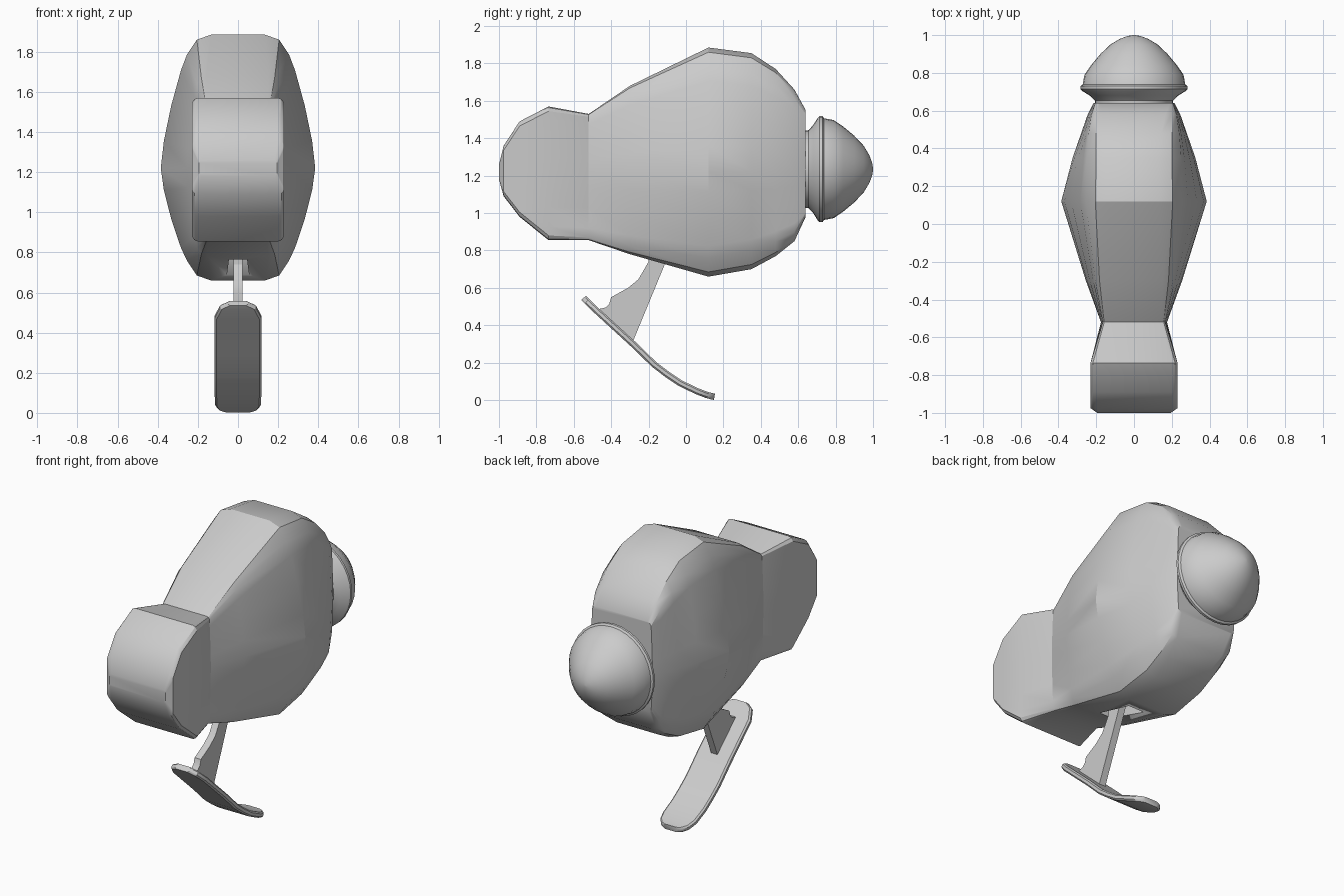
import bpy, bmesh, math
from mathutils import Vector

if "Cube" in bpy.data.objects:
    bpy.data.objects.remove(bpy.data.objects["Cube"])


def make(name, rings, angle=30):
    """Skin a list of equal-length closed rings and cap both ends."""
    bm = bmesh.new()
    vs = [[bm.verts.new(p) for p in r] for r in rings]
    n = len(rings[0])
    for a, b in zip(vs, vs[1:]):
        for i in range(n):
            j = (i + 1) % n
            bm.faces.new((a[i], a[j], b[j], b[i]))
    bm.faces.new(vs[0])
    bm.faces.new(vs[-1])
    bmesh.ops.remove_doubles(bm, verts=bm.verts, dist=0.0005)
    bmesh.ops.recalc_face_normals(bm, faces=bm.faces)
    me = bpy.data.meshes.new(name)
    bm.to_mesh(me)
    bm.free()
    ob = bpy.data.objects.new(name, me)
    bpy.context.collection.objects.link(ob)
    bpy.ops.object.select_all(action='DESELECT')
    ob.select_set(True)
    bpy.context.view_layer.objects.active = ob
    bpy.ops.object.shade_smooth_by_angle(angle=math.radians(angle))
    return ob


MID = 1.22


def section(y, top, bottom, w_edge, w_mid, c):
    """Mirrored body cross-section with chamfered corners and bulged sides."""
    def quarter(z):
        s = 1 if z > MID else -1
        e = z - s * c
        pts = [(w_edge - 1.2 * c, z), (w_edge - 0.5 * c, z - s * 0.25 * c), (w_edge, e)]
        for t, f in ((0.14, 0.23), (0.45, 0.6), (0.76, 0.88)):
            pts.append((w_edge + (w_mid - w_edge) * f, e + (MID - e) * t))
        return pts
    half = quarter(top) + [(w_mid, MID)] + quarter(bottom)[::-1]
    return [(x, y, z) for x, z in half] + [(-x, y, z) for x, z in half[::-1]]


# Body and head: y, top, bottom, edge half width, middle half width, chamfer
body = make("body", [section(*s) for s in (
    (-1.0, 1.26, 1.18, 0.195, 0.195, 0.01),
    (-0.975, 1.36, 1.09, 0.23, 0.23, 0.025),
    (-0.89, 1.49, 0.98, 0.23, 0.23, 0.025),
    (-0.735, 1.57, 0.855, 0.23, 0.23, 0.025),
    (-0.52, 1.53, 0.855, 0.165, 0.175, 0.015),
    (-0.30, 1.68, 0.78, 0.205, 0.255, 0.045),
    (0.12, 1.885, 0.66, 0.255, 0.385, 0.10),
    (0.35, 1.855, 0.70, 0.25, 0.325, 0.10),
    (0.48, 1.77, 0.77, 0.24, 0.28, 0.08),
    (0.58, 1.66, 0.85, 0.225, 0.245, 0.05),
    (0.64, 1.55, 0.98, 0.205, 0.215, 0.02))])

# Slot under the body for the lever
cutter = make("slot_cutter", [
    [(-w, y, z), (w, y, z), (w, y, 0.85), (-w, y, 0.85)]
    for y, w, z in ((-0.25, 0.045, 0.5), (0.02, 0.055, 0.5))])
cutter.hide_render = True
cutter.hide_set(True)
mod = body.modifiers.new("slot", 'BOOLEAN')
mod.operation = 'DIFFERENCE'
mod.solver = 'EXACT'
mod.object = cutter

# Rear knob: lathe profile around the y axis
N = 32
knob = [(0.62, 0.205), (0.655, 0.208), (0.68, 0.235), (0.705, 0.275), (0.715, 0.284),
        (0.73, 0.284), (0.738, 0.272), (0.79, 0.262), (0.84, 0.228), (0.90, 0.178),
        (0.95, 0.125), (0.98, 0.075), (0.995, 0.035), (1.0, 0.006)]
make("rear_knob", [[(r * math.cos(2 * math.pi * i / N), y,
                     1.235 + r * math.sin(2 * math.pi * i / N)) for i in range(N)]
                   for y, r in knob], 35)

# Lever: flat side profile with thickness
lever = [(-0.20, 0.84), (-0.07, 0.84), (-0.12, 0.71), (-0.285, 0.31), (-0.475, 0.485),
         (-0.43, 0.495), (-0.41, 0.515), (-0.40, 0.55), (-0.31, 0.60), (-0.255, 0.645), (-0.20, 0.74)]
make("lever", [[(x, y, z) for y, z in lever] for x in (-0.022, 0.022)])

# Curved foot paddle: y, z, half width along its path
path = [(-0.547, 0.547, 0.05), (-0.53, 0.528, 0.09), (-0.48, 0.48, 0.116), (-0.28, 0.297, 0.116),
        (-0.17, 0.19, 0.116), (-0.10, 0.137, 0.116), (-0.03, 0.09, 0.116), (0.06, 0.047, 0.114),
        (0.11, 0.028, 0.10), (0.14, 0.02, 0.075), (0.152, 0.018, 0.05)]
rings = []
for i, (y, z, w) in enumerate(path):
    a, b = path[max(i - 1, 0)], path[min(i + 1, len(path) - 1)]
    d = Vector((0, b[0] - a[0], b[1] - a[1])).normalized()
    up = Vector((0, -d.z, d.y))
    t = 0.017
    outline = [(w, 0.5), (w - 0.01, 1), (0.01 - w, 1), (-w, 0.5),
               (-w, -0.5), (0.01 - w, -1), (w - 0.01, -1), (w, -0.5)]
    rings.append([Vector((x, y, z)) + up * k * t for x, k in outline])
make("foot_paddle", rings)
